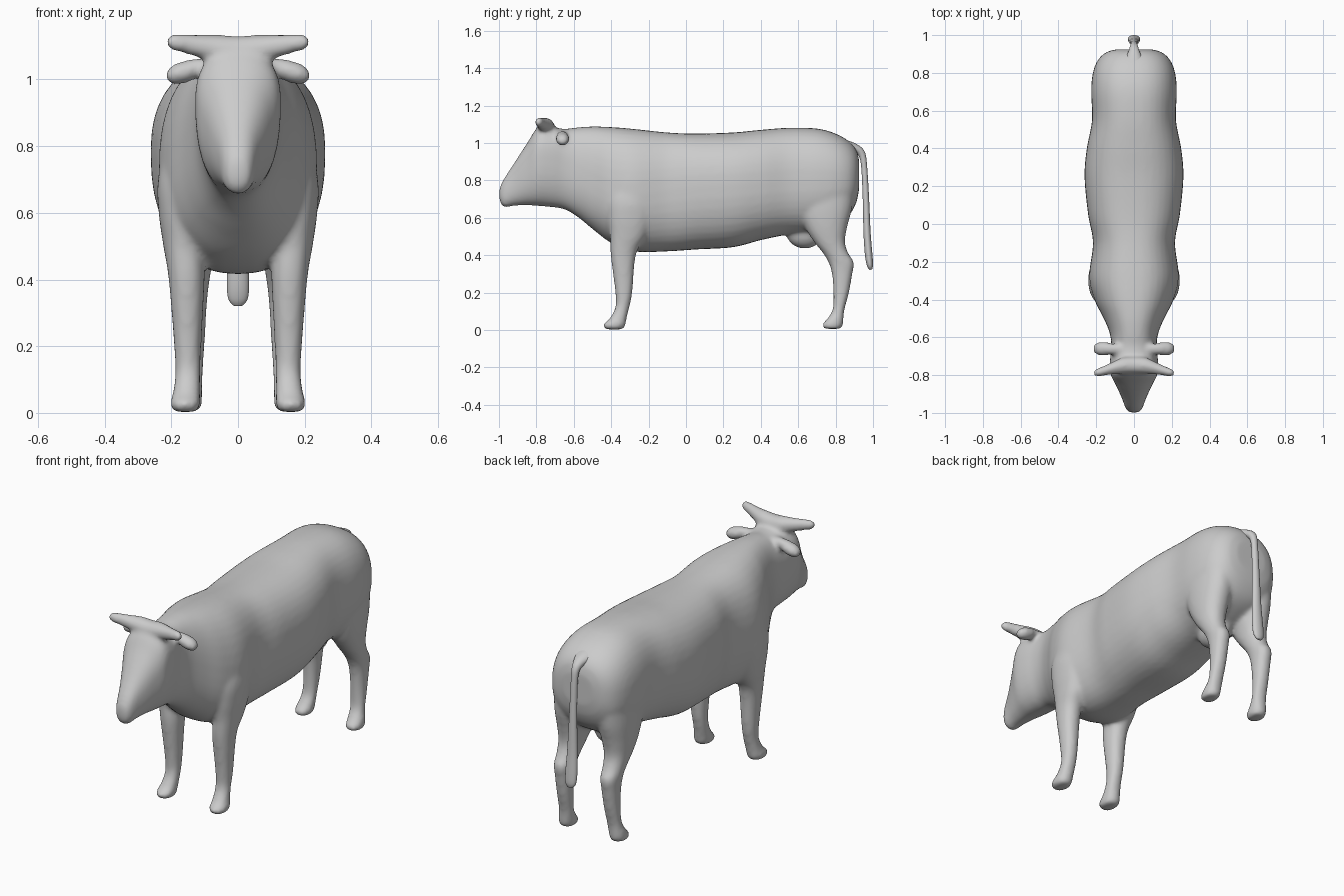
import bpy, bmesh, math
from mathutils import Vector


def refine(rows, steps=5):
    """Catmull-Rom interpolation between rows of numbers."""
    out = []
    for i in range(len(rows) - 1):
        a, b, c, d = (rows[max(i - 1, 0)], rows[i], rows[i + 1], rows[min(i + 2, len(rows) - 1)])
        for s in range(steps):
            t = s / steps
            out.append([0.5 * (2 * q + (r - p) * t + (2 * p - 5 * q + 4 * r - u) * t * t
                               + (3 * q - p - 3 * r + u) * t ** 3)
                        for p, q, r, u in zip(a, b, c, d)])
    out.append(list(rows[-1]))
    return out


def unit_ring(n=28, power=2.0):
    e = 2 / power
    pts = []
    for i in range(n):
        c, s = math.cos(2 * math.pi * i / n), math.sin(2 * math.pi * i / n)
        pts.append((math.copysign(abs(c) ** e, c), math.copysign(abs(s) ** e, s)))
    return pts


def loft(bm, rings):
    """Skin a row of rings and close both ends."""
    loops = [[bm.verts.new(p) for p in ring] for ring in rings]
    n = len(loops[0])
    for a, b in zip(loops, loops[1:]):
        for i in range(n):
            bm.faces.new((a[i], a[(i + 1) % n], b[(i + 1) % n], b[i]))
    for loop in (loops[0], loops[-1]):
        mid = bm.verts.new(sum((v.co for v in loop), Vector()) / n)
        for i in range(n):
            bm.faces.new((loop[i], loop[(i + 1) % n], mid))


def body_rings(rows):
    # y, top, bottom, height of widest point, half width
    return [[(w * c, y, m + s * ((t - m) if s > 0 else (m - b))) for c, s in unit_ring(40, 2.4)]
            for y, t, b, m, w in refine(rows)]


def leg_rings(rows, side):
    # z, front y, back y, inner x, outer x
    return [[(side * ((i + o) / 2 + c * (o - i) / 2), (f + k) / 2 + s * (k - f) / 2, z)
             for c, s in unit_ring(28, 2.2)] for z, f, k, i, o in refine(rows)]


def side_rings(rows, side):
    # x, y, z, radius y, radius z
    return [[(side * x, y + ry * c, z + rz * s) for c, s in unit_ring(24)]
            for x, y, z, ry, rz in refine(rows)]


def finish(bm, name):
    bmesh.ops.recalc_face_normals(bm, faces=bm.faces)
    me = bpy.data.meshes.new(name)
    bm.to_mesh(me)
    bm.free()
    me.polygons.foreach_set("use_smooth", [True] * len(me.polygons))
    ob = bpy.data.objects.new(name, me)
    bpy.context.collection.objects.link(ob)
    return ob


# Head, neck and trunk
TRUNK = [
    (-0.998, 0.755, 0.695, 0.725, 0.025), (-0.975, 0.805, 0.657, 0.73, 0.045),
    (-0.92, 0.89, 0.664, 0.78, 0.065), (-0.85, 0.998, 0.667, 0.86, 0.098),
    (-0.79, 1.085, 0.663, 0.93, 0.126), (-0.72, 1.085, 0.657, 0.93, 0.127),
    (-0.65, 1.075, 0.645, 0.90, 0.12), (-0.58, 1.083, 0.605, 0.84, 0.128),
    (-0.50, 1.088, 0.54, 0.78, 0.16), (-0.40, 1.085, 0.465, 0.73, 0.21),
    (-0.28, 1.075, 0.42, 0.72, 0.238), (-0.10, 1.056, 0.42, 0.75, 0.217),
    (0.05, 1.05, 0.43, 0.77, 0.243), (0.25, 1.056, 0.442, 0.78, 0.262),
    (0.40, 1.07, 0.48, 0.79, 0.25), (0.55, 1.081, 0.51, 0.80, 0.222),
    (0.70, 1.077, 0.52, 0.80, 0.227), (0.80, 1.05, 0.56, 0.80, 0.218),
    (0.87, 1.01, 0.61, 0.80, 0.19), (0.91, 0.965, 0.68, 0.81, 0.145),
    (0.925, 0.91, 0.75, 0.83, 0.09)]
FRONT_LEG = [
    (0.85, -0.40, -0.18, 0.06, 0.205), (0.70, -0.425, -0.17, 0.07, 0.24),
    (0.60, -0.42, -0.18, 0.09, 0.238), (0.50, -0.407, -0.215, 0.10, 0.224),
    (0.40, -0.403, -0.268, 0.10, 0.208), (0.20, -0.378, -0.287, 0.11, 0.192),
    (0.12, -0.378, -0.303, 0.112, 0.188), (0.06, -0.41, -0.318, 0.113, 0.196),
    (0.03, -0.443, -0.322, 0.113, 0.203), (0.003, -0.432, -0.335, 0.12, 0.195)]
HIND_LEG = [
    (0.80, 0.60, 0.905, 0.03, 0.21), (0.65, 0.60, 0.888, 0.04, 0.215),
    (0.55, 0.635, 0.862, 0.055, 0.21), (0.47, 0.685, 0.85, 0.072, 0.2),
    (0.41, 0.733, 0.868, 0.083, 0.192), (0.36, 0.762, 0.898, 0.09, 0.187),
    (0.30, 0.78, 0.89, 0.095, 0.183), (0.20, 0.788, 0.872, 0.10, 0.18),
    (0.11, 0.784, 0.848, 0.105, 0.182), (0.06, 0.755, 0.842, 0.107, 0.19),
    (0.03, 0.728, 0.84, 0.108, 0.195), (0.006, 0.738, 0.828, 0.115, 0.188)]
HORN = [(-0.01, -0.748, 1.08, 0.047, 0.05), (0.06, -0.75, 1.09, 0.044, 0.044),
        (0.12, -0.765, 1.1, 0.033, 0.034), (0.17, -0.78, 1.108, 0.025, 0.028),
        (0.20, -0.787, 1.112, 0.021, 0.023), (0.217, -0.79, 1.113, 0.008, 0.009)]
EAR = [(0.04, -0.665, 1.035, 0.03, 0.03), (0.10, -0.662, 1.04, 0.027, 0.026),
       (0.15, -0.66, 1.025, 0.036, 0.034), (0.195, -0.66, 1.015, 0.033, 0.03),
       (0.218, -0.66, 1.01, 0.012, 0.012)]

bm = bmesh.new()
loft(bm, body_rings(TRUNK))
for side in (-1, 1):
    loft(bm, leg_rings(FRONT_LEG, side))
    loft(bm, leg_rings(HIND_LEG, side))
    loft(bm, side_rings(HORN, side))
    loft(bm, side_rings(EAR, side))

# Udder
udder = bmesh.ops.create_uvsphere(bm, u_segments=24, v_segments=16, radius=1)["verts"]
bmesh.ops.scale(bm, vec=(0.075, 0.1, 0.085), verts=udder)
bmesh.ops.translate(bm, vec=(0, 0.635, 0.52), verts=udder)

# Fuse everything into one smooth skin
cow = finish(bm, "cow_body")
fuse = cow.modifiers.new("fuse", 'REMESH')
fuse.mode = 'VOXEL'
fuse.voxel_size = 0.011
fuse.use_smooth_shade = True
relax = cow.modifiers.new("relax", 'SMOOTH')
relax.factor = 0.5
relax.iterations = 9

# Tail: rings turn to follow the path (y, z, radius x, thickness)
TAIL = [(0.84, 0.99, 0.06, 0.03), (0.90, 0.972, 0.035, 0.025), (0.937, 0.945, 0.022, 0.02),
        (0.952, 0.88, 0.018, 0.016), (0.962, 0.70, 0.021, 0.017), (0.968, 0.52, 0.028, 0.019),
        (0.977, 0.40, 0.033, 0.02), (0.984, 0.345, 0.03, 0.016), (0.988, 0.322, 0.015, 0.007)]
path = refine(TAIL)
rings = []
for i, (y, z, rx, r) in enumerate(path):
    p, q = path[max(i - 1, 0)], path[min(i + 1, len(path) - 1)]
    d = Vector((q[0] - p[0], q[1] - p[1])).normalized()
    rings.append([(rx * c, y - d.y * r * s, z + d.x * r * s) for c, s in unit_ring(20)])
bm = bmesh.new()
loft(bm, rings)
finish(bm, "tail")
